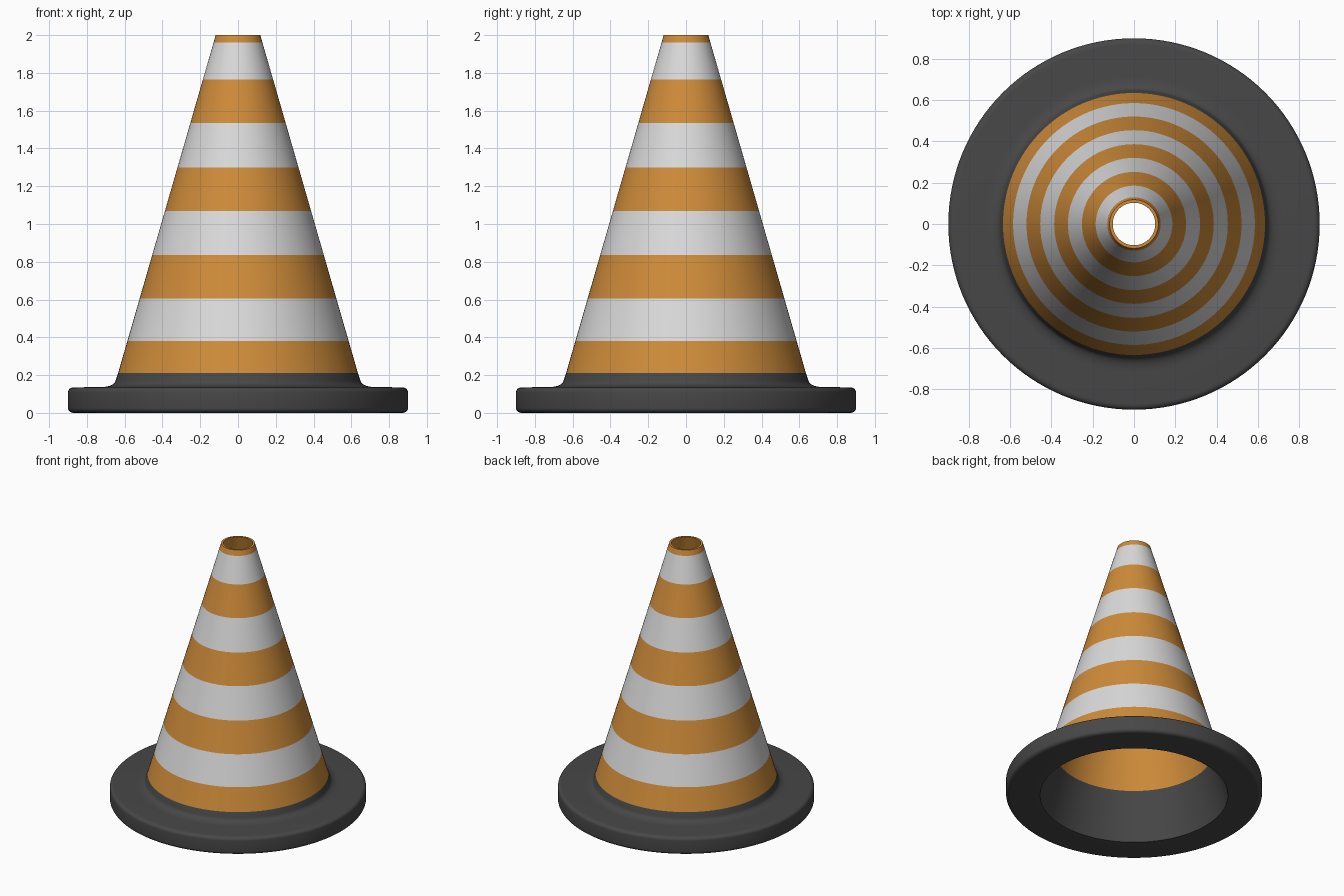
import bpy, bmesh, math

if "Cube" in bpy.data.objects:
    bpy.data.objects.remove(bpy.data.objects["Cube"])

SIDES = 128


def material(name, rgb):
    m = bpy.data.materials.new(name)
    m.diffuse_color = (*rgb, 1.0)
    m.use_nodes = True
    m.node_tree.nodes["Principled BSDF"].inputs["Base Color"].default_value = m.diffuse_color
    return m


orange = material("orange", (0.62, 0.26, 0.042))
white = material("off_white", (0.70, 0.70, 0.70))
rubber = material("dark_rubber", (0.063, 0.063, 0.064))


def arc(cr, cz, rr, rz, a0, a1, steps=6):
    """Points (radius, height) along an elliptical arc, angles in degrees."""
    pts = []
    for k in range(steps + 1):
        a = math.radians(a0 + (a1 - a0) * k / steps)
        pts.append((cr + rr * math.cos(a), cz + rz * math.sin(a)))
    return pts


def revolve(name, profile, mats, slots):
    """Spin a (radius, height) profile round z; slots gives a material per segment."""
    bm = bmesh.new()
    rings = []
    for r, z in profile:
        rings.append([bm.verts.new((r * math.cos(2 * math.pi * j / SIDES),
                                    r * math.sin(2 * math.pi * j / SIDES), z))
                      for j in range(SIDES)])
    for i in range(len(rings) - 1):
        for j in range(SIDES):
            k = (j + 1) % SIDES
            f = bm.faces.new((rings[i][j], rings[i][k], rings[i + 1][k], rings[i + 1][j]))
            f.material_index = slots[i]
    mesh = bpy.data.meshes.new(name)
    bm.to_mesh(mesh)
    bm.free()
    for m in mats:
        mesh.materials.append(m)
    ob = bpy.data.objects.new(name, mesh)
    bpy.context.collection.objects.link(ob)
    bpy.ops.object.select_all(action='DESELECT')
    ob.select_set(True)
    bpy.context.view_layer.objects.active = ob
    bpy.ops.object.shade_smooth_by_angle(angle=math.radians(30))
    return ob


def cone_radius(z):
    return 0.635 + (0.118 - 0.635) * (z - 0.21) / (2.0 - 0.21)


# rubber base: inner lining, underside, rounded rim, top plate, fillet and collar
base = [(0.557, 0.356), (0.66, 0.0)]
base += arc(0.87, 0.025, 0.03, 0.025, -90, 0)
base += arc(0.87, 0.11, 0.03, 0.025, 0, 90)
base += arc(0.72, 0.172, 0.072, 0.035, 270, 180)
base += [(cone_radius(0.21), 0.21)]
revolve("base", base, [rubber], [0] * (len(base) - 1))

# striped cone: outer bands alternate orange and white, then lip and orange inside
heights = [0.21, 0.38, 0.605, 0.835, 1.07, 1.30, 1.535, 1.765, 1.96, 2.0]
cone = [(cone_radius(z), z) for z in heights] + [(0.103, 2.0), (0.557, 0.356)]
slots = [i % 2 for i in range(len(heights) - 1)] + [0, 0]
revolve("striped_cone", cone, [orange, white], slots)
